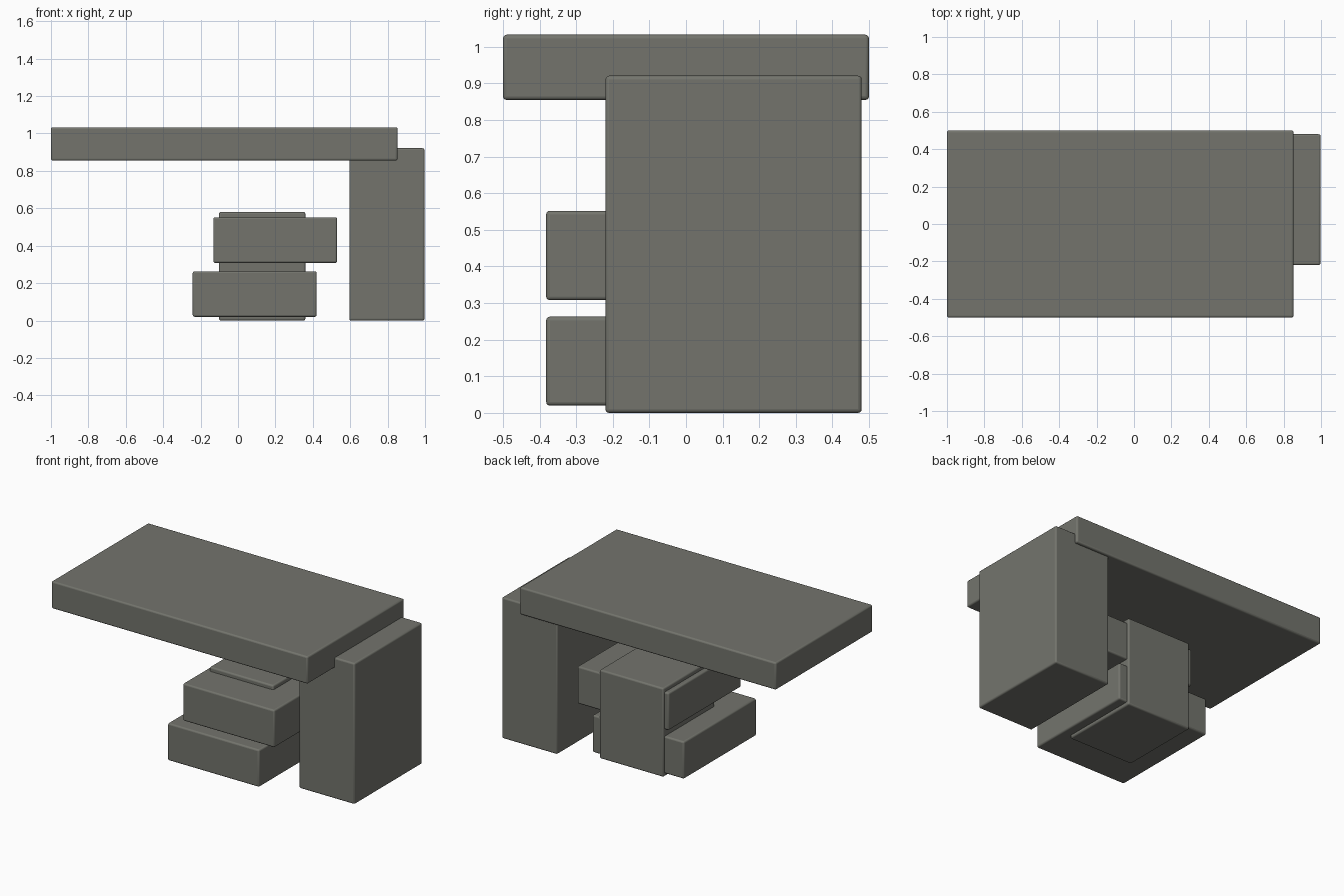
import bpy
from mathutils import Vector

default = bpy.data.objects.get("Cube")
if default:
    bpy.data.objects.remove(default, do_unlink=True)

# One warm grey for the whole desk
grey = bpy.data.materials.new("warm_grey")
grey.use_nodes = True
colour = (0.172, 0.175, 0.152, 1.0)
grey.diffuse_color = colour
grey.node_tree.nodes["Principled BSDF"].inputs["Base Color"].default_value = colour


def rounded_box(name, low, high, radius=0.01):
    """Box between two corners with softly rounded edges."""
    low, high = Vector(low), Vector(high)
    bpy.ops.mesh.primitive_cube_add(size=1, location=(low + high) / 2)
    box = bpy.context.object
    box.name = name
    box.scale = high - low
    bpy.ops.object.transform_apply(location=False, rotation=False, scale=True)
    bevel = box.modifiers.new("soft_edges", "BEVEL")
    bevel.width = radius
    bevel.segments = 3
    box.data.materials.append(grey)
    bpy.ops.object.shade_smooth_by_angle()
    return box


# Table top resting on a side cabinet
rounded_box("table_top", (-1, -0.5, 0.855), (0.853, 0.5, 1.033))
rounded_box("side_cabinet", (0.595, -0.22, 0), (0.997, 0.48, 0.921))

# Stool: upright core with two offset blocks
rounded_box("stool_core", (-0.102, -0.15, 0), (0.36, 0.38, 0.58))
rounded_box("stool_lower_block", (-0.242, -0.382, 0.02), (0.42, 0.367, 0.263))
rounded_box("stool_upper_block", (-0.132, -0.382, 0.308), (0.53, 0.367, 0.552))
